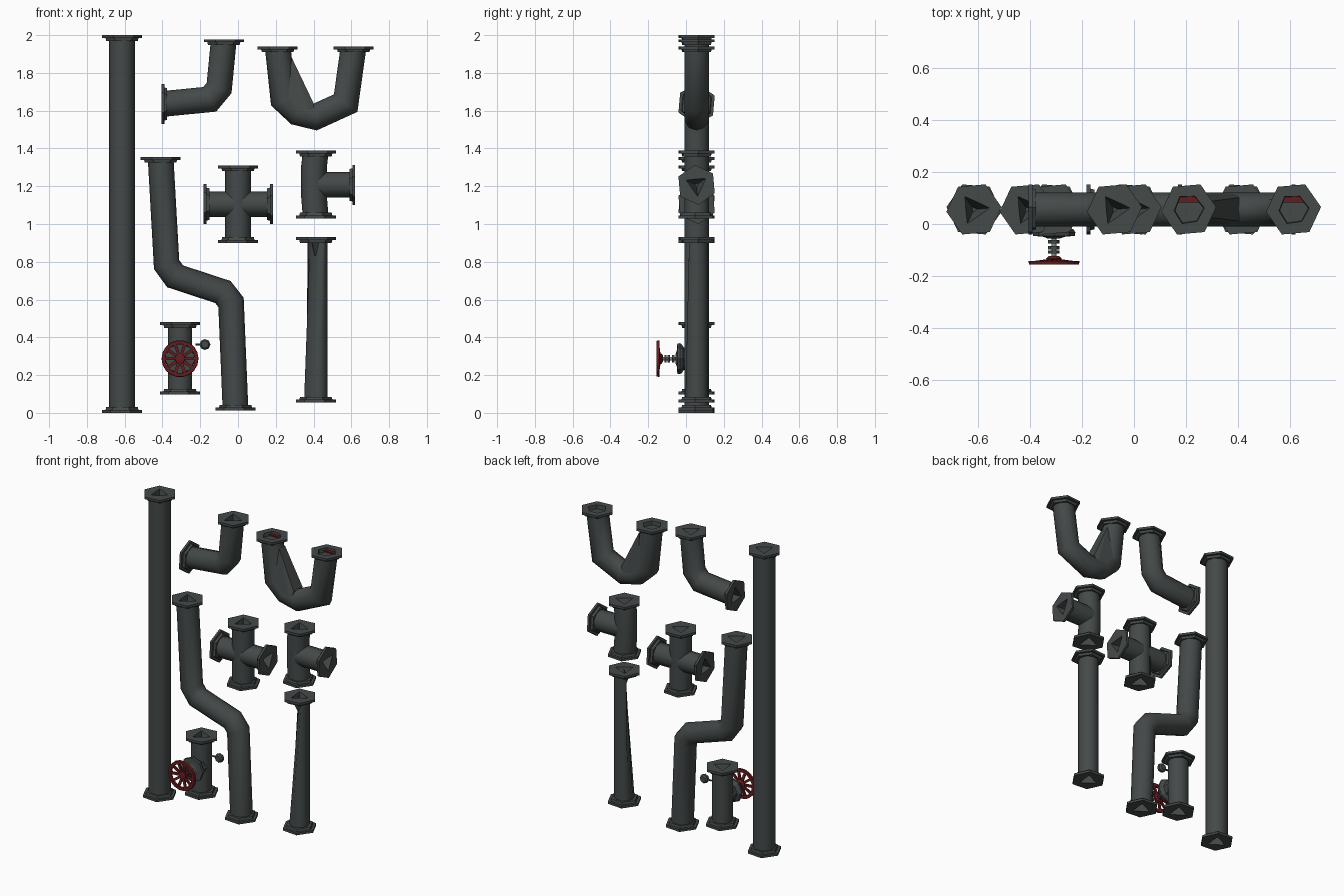
import bpy, bmesh, math
from mathutils import Vector

cube = bpy.data.objects.get("Cube")
if cube:
    bpy.data.objects.remove(cube)

Y0 = 0.056      # depth of the pipe axes
R = 0.068       # pipe radius


def material(name, rgb):
    m = bpy.data.materials.new(name)
    m.use_nodes = True
    m.diffuse_color = (*rgb, 1)
    m.node_tree.nodes["Principled BSDF"].inputs["Base Color"].default_value = (*rgb, 1)
    return m


IRON = material("dark iron", (0.058, 0.067, 0.066))
RED = material("valve red", (0.13, 0.012, 0.014))
STEEL = material("pale steel", (0.25, 0.26, 0.26))


def finish(name, bm, mat, smooth=False):
    bmesh.ops.recalc_face_normals(bm, faces=bm.faces)
    for f in bm.faces:
        f.smooth = smooth and len(f.verts) == 4
    me = bpy.data.meshes.new(name)
    bm.to_mesh(me)
    bm.free()
    me.materials.append(mat)
    ob = bpy.data.objects.new(name, me)
    bpy.context.collection.objects.link(ob)
    return ob


def at(x, z, y=Y0):
    return Vector((x, y, z))


def basis(d):
    # two directions across the axis d
    side = Vector((0, 0, 1)) if abs(d.y) > 0.9 else Vector((0, 1, 0))
    return side.cross(d).normalized(), side


def skin(bm, rings, closed=False):
    # join successive rings of points with quads
    loops = [[bm.verts.new(p) for p in ring] for ring in rings]
    pairs = list(zip(loops, loops[1:])) + ([(loops[-1], loops[0])] if closed else [])
    for a, b in pairs:
        n = len(a)
        for i in range(n):
            bm.faces.new((a[i], a[(i + 1) % n], b[(i + 1) % n], b[i]))
    return loops


def ring(p, d, radius, sides, turn=0.0, odd=None):
    u, v = basis(d)
    pts = []
    for i in range(sides):
        a = math.tau * i / sides + turn
        r = odd if odd and i % 2 else radius
        pts.append(p + u * r * math.cos(a) + v * r * math.sin(a))
    return pts


def lathe(name, p, d, profile, mat, sides=10, smooth=False, closed=False):
    # profile holds (distance along axis, radius)
    bm = bmesh.new()
    loops = skin(bm, [ring(p + d * t, d, r, sides) for t, r in profile], closed)
    if not closed:
        bm.faces.new(loops[0])
        bm.faces.new(loops[-1])
    return finish(name, bm, mat, smooth)


def flange(name, p, d, open_mouth):
    # hexagonal plate and collar: deep triangular socket or shallow wide mouth
    turn = math.radians(5)
    odd, depth, taper = (0.056, 0.025, 0.95) if open_mouth else (0.031, 0.1, 0.2)
    bm = bmesh.new()
    loops = skin(bm, [ring(p - d * depth, d, 0.06 * taper, 6, turn, odd * taper),
                      ring(p, d, 0.06, 6, turn, odd),
                      ring(p, d, 0.106, 6, turn),
                      ring(p - d * 0.015, d, 0.106, 6, turn),
                      ring(p - d * 0.015, d, 0.088, 6, turn),
                      ring(p - d * 0.03, d, 0.084, 6, turn),
                      ring(p - d * 0.03, d, 0.06, 6, turn)])
    bm.faces.new(loops[0])
    finish(name, bm, IRON)


def pipe(name, path, r=R, ends=(True, True), open_mouth=False):
    # mitred tube along a path of (x, z) points
    pts = [at(*q) for q in path]
    dirs = [(b - a).normalized() for a, b in zip(pts, pts[1:])]
    bm = bmesh.new()
    rings = []
    for i, p in enumerate(pts):
        a, b = dirs[max(i - 1, 0)], dirs[min(i, len(dirs) - 1)]
        d = (a + b).normalized()
        u, v = basis(d)
        k = r / d.dot(a)
        q = p.copy()
        if i == 0:
            q += d * 0.01
        elif i == len(pts) - 1:
            q -= d * 0.01
        rings.append([q + u * k * math.cos(math.tau * j / 10)
                      + v * r * math.sin(math.tau * j / 10) for j in range(10)])
    skin(bm, rings)
    # end flanges sit square to the nearest axis
    for use, p, d, tag in ((ends[0], pts[0], -dirs[0], "start"), (ends[1], pts[-1], dirs[-1], "end")):
        if use:
            sq = Vector((round(d.x), 0, round(d.z)))
            flange(name + "_flange_" + tag, p, sq, open_mouth)
    return finish(name, bm, IRON, True)


# Straight and bent pipes
pipe("long_pipe", [(-0.614, 0), (-0.614, 2)])
pipe("elbow_pipe", [(-0.405, 1.635), (-0.15, 1.66), (-0.1, 1.72), (-0.075, 1.978)])
pipe("offset_pipe", [(-0.41, 1.355), (-0.378, 0.785), (-0.333, 0.723),
                     (-0.08, 0.64), (-0.037, 0.585), (-0.013, 0.013)])
pipe("return_bend", [(0.21, 1.94), (0.24, 1.66), (0.315, 1.59), (0.41, 1.567),
                     (0.57, 1.64), (0.612, 1.94)], open_mouth=True)

# Short pipe, flattened towards its top on the front right
short = pipe("short_pipe", [(0.412, 0.055), (0.412, 0.93)], r=0.062)
for v in short.data.vertices:
    lean = v.co.x - 0.412 + v.co.y - Y0
    if v.co.z > 0.5 and lean < 0:
        v.co -= Vector((lean / 2, lean / 2, 0))

# Web inside the return bend
bm = bmesh.new()
for x, z, w in ((0.285, 1.88, 0.03), (0.25, 1.66, 0.064), (0.402, 1.635, 0.045), (0.39, 1.57, 0.064)):
    for s in (-1, 1):
        bm.verts.new(at(x, z, Y0 + s * w))
bmesh.ops.convex_hull(bm, input=bm.verts)
finish("bend_web", bm, IRON)

# Red linings in the mouths of the return bend
for side, x in (("right", 0.21), ("left", 0.612)):
    bm = bmesh.new()
    bmesh.ops.create_cube(bm, size=1)
    for v in bm.verts:
        v.co = at(x + v.co.x * 0.08, 1.922 + v.co.z * 0.008, Y0 + 0.042 + v.co.y * 0.03)
    finish("bend_lining_" + side, bm, RED)

# Cross and tee fittings
pipe("cross_upright", [(0, 0.9), (0, 1.31)])
pipe("cross_arm", [(-0.182, 1.105), (0.184, 1.105)])
pipe("tee_upright", [(0.412, 1.03), (0.402, 1.15), (0.402, 1.3), (0.412, 1.388)])
pipe("tee_branch", [(0.41, 1.207), (0.62, 1.207)], ends=(False, True))

# Valve body, bonnet and stem
VX, VZ = -0.307, 0.287
pipe("valve_body", [(VX, 0.097), (VX, 0.48)], r=0.064)
front = Vector((0, -1, 0))
hub = at(VX, VZ, 0)
lathe("valve_bonnet", hub, front, [(-0.04, 0.06), (0.012, 0.06), (0.022, 0.076), (0.032, 0.082),
                                   (0.046, 0.08), (0.048, 0.045), (0.056, 0.022)], IRON, 8)
lathe("valve_stem", hub, front, [(0.05, 0.01), (0.135, 0.01)], STEEL, 8, True)
for i, t in enumerate((0.062, 0.085, 0.102)):
    lathe("stem_nut_%d" % i, hub, front, [(t, 0.022), (t + 0.012, 0.022)], IRON, 6)

# Handwheel: rim, hub and spokes
lathe("wheel_rim", hub, front, [(0.141, 0.098), (0.156, 0.096), (0.156, 0.078), (0.141, 0.077)],
      RED, 18, closed=True)
lathe("wheel_hub", hub, front, [(0.122, 0.018), (0.132, 0.03), (0.148, 0.026), (0.151, 0.012)], RED, 10)
bm = bmesh.new()
for i in range(10):
    a = math.tau * i / 10
    out = Vector((math.cos(a), 0, math.sin(a)))
    across = Vector((-out.z, 0, out.x)) * 0.008
    ends = []
    for r, y in ((0.018, 0.139), (0.086, 0.148)):
        c = hub + out * r + front * y
        ends.append([c + across + front * 0.005, c - across + front * 0.005,
                     c - across - front * 0.005, c + across - front * 0.005])
    skin(bm, ends)
finish("wheel_spokes", bm, RED)

# Small side cock beside the valve
cock = at(-0.175, 0.362)
lathe("side_cock", cock, front, [(-0.018, 0.02), (-0.008, 0.029), (0.008, 0.029), (0.018, 0.02)], IRON, 8)
lathe("side_cock_arm", cock, Vector((-1, 0, 0)), [(0.02, 0.006), (0.05, 0.006)], IRON, 6)
